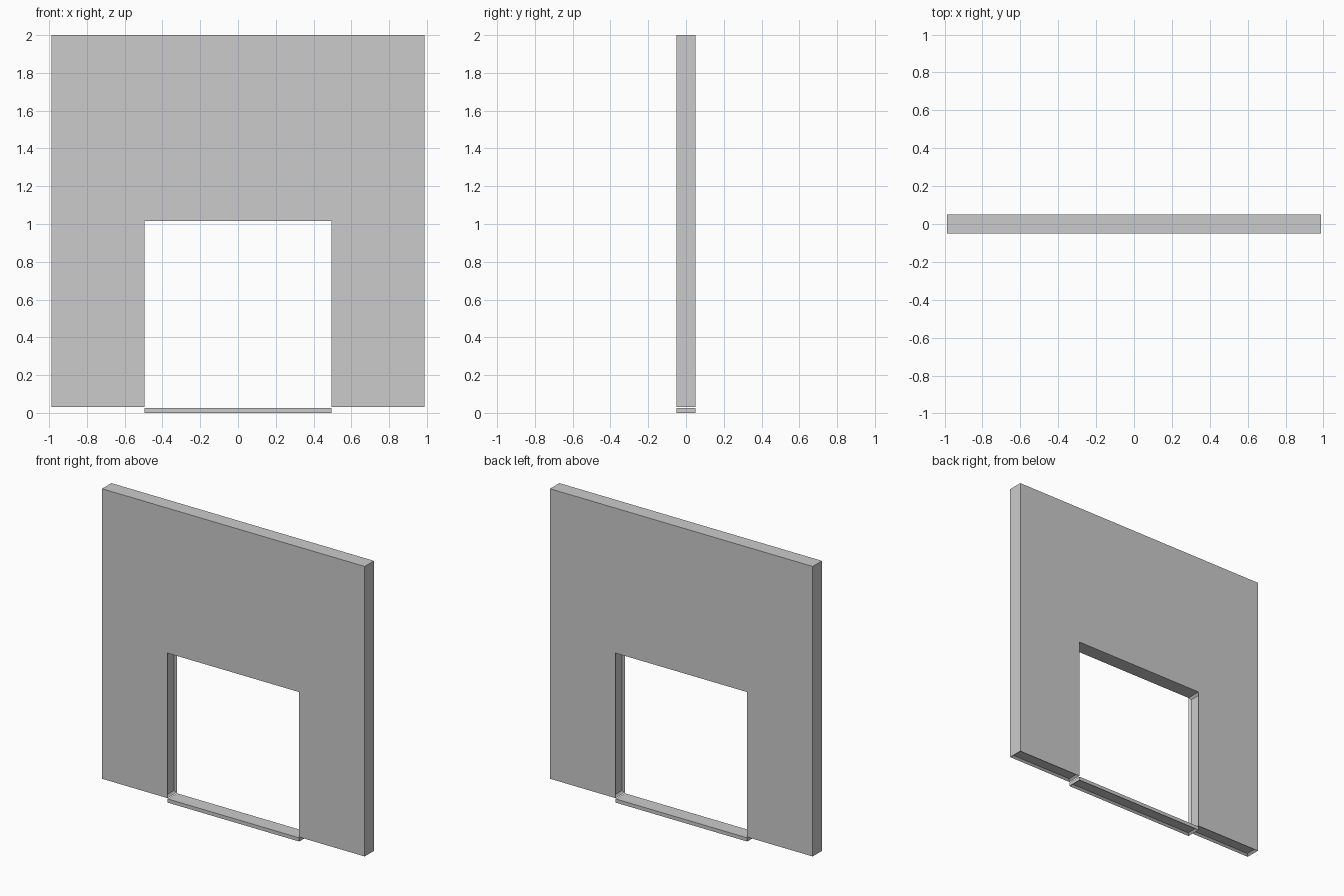
import bpy, bmesh

if "Cube" in bpy.data.objects:
    bpy.data.objects.remove(bpy.data.objects["Cube"])

HALF_DEPTH = 0.05   # wall thickness / 2
RIM = 0.015         # lip left around each recess
RECESS = 0.012      # recess depth


def extruded_part(name, profile, recessed):
    """Extrude an x-z profile along y, then sink the faces picked by recessed(face)."""
    bm = bmesh.new()
    front = bm.faces.new([bm.verts.new((x, -HALF_DEPTH, z)) for x, z in profile])
    res = bmesh.ops.extrude_face_region(bm, geom=[front])
    moved = [v for v in res["geom"] if isinstance(v, bmesh.types.BMVert)]
    bmesh.ops.translate(bm, verts=moved, vec=(0, 2 * HALF_DEPTH, 0))
    bmesh.ops.recalc_face_normals(bm, faces=bm.faces)
    bm.normal_update()
    picked = [f for f in bm.faces if recessed(f)]
    bmesh.ops.inset_individual(bm, faces=picked, thickness=RIM, depth=-RECESS,
                               use_even_offset=True)
    bmesh.ops.recalc_face_normals(bm, faces=bm.faces)
    mesh = bpy.data.meshes.new(name)
    bm.to_mesh(mesh)
    bm.free()
    obj = bpy.data.objects.new(name, mesh)
    bpy.context.collection.objects.link(obj)
    return obj


W, D = 0.987, 0.495                 # half widths of wall and doorway
BASE, HEAD, TOP = 0.03, 1.015, 2.0  # wall foot, doorway head, wall top


def wall_recess(f):
    c = f.calc_center_median()
    foot = f.normal.z < -0.9 and c.z < 0.1
    jamb = abs(f.normal.x) > 0.9 and abs(c.x) < 0.6
    return foot or jamb


# Wall with doorway: recessed feet and jambs
extruded_part("wall", [(-W, BASE), (-D, BASE), (-D, HEAD), (D, HEAD),
                       (D, BASE), (W, BASE), (W, TOP), (-W, TOP)], wall_recess)

# Threshold strip: recessed underside
extruded_part("threshold", [(-D, 0), (D, 0), (D, 0.025), (-D, 0.025)],
              lambda f: f.normal.z < -0.9)
